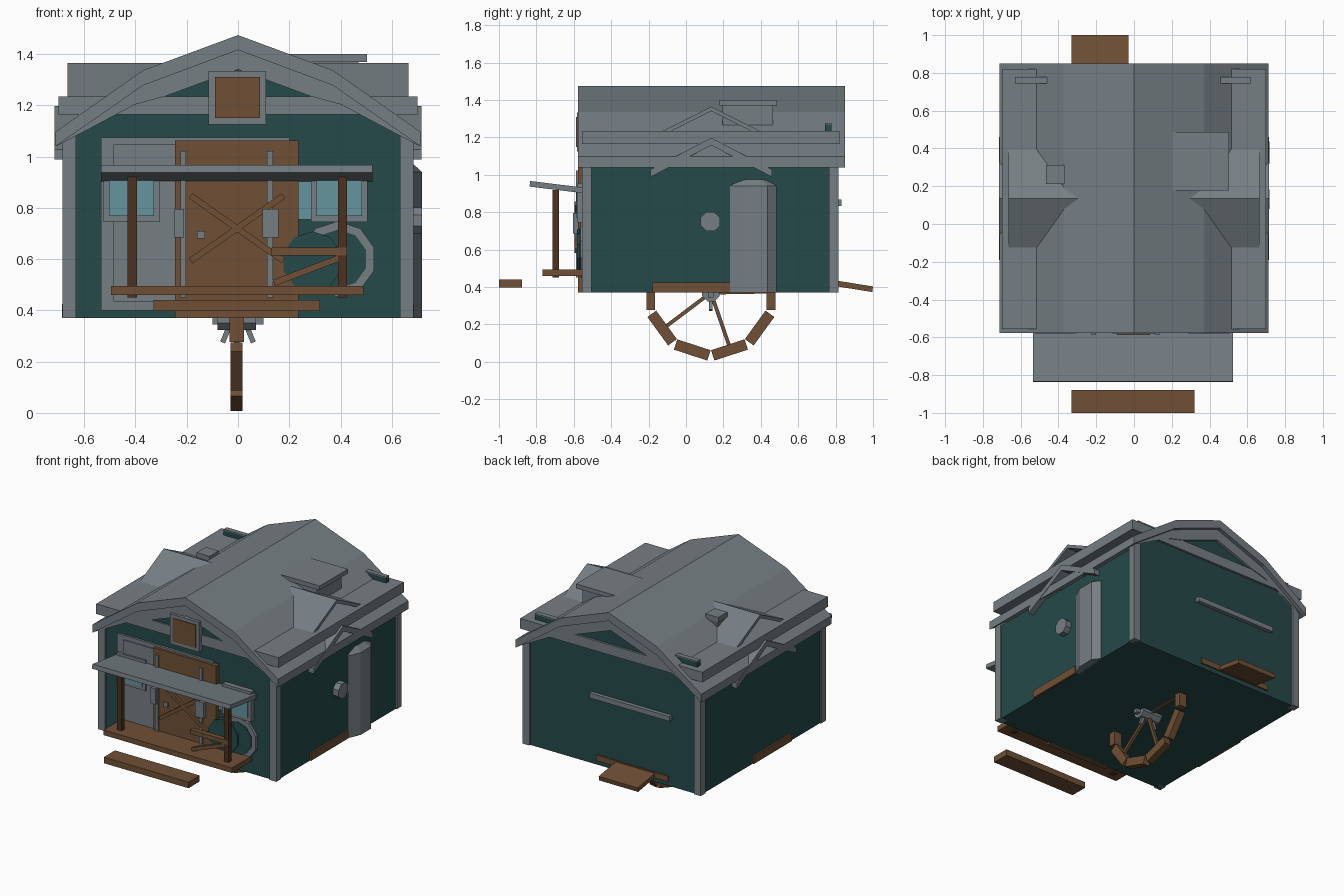
import bpy, bmesh, math
from mathutils import Vector, Matrix

cube = bpy.data.objects.get("Cube")
if cube:
    bpy.data.objects.remove(cube, do_unlink=True)


def material(name, rgb):
    m = bpy.data.materials.new(name)
    m.use_nodes = True
    col = (*rgb, 1)
    m.diffuse_color = col
    m.node_tree.nodes["Principled BSDF"].inputs["Base Color"].default_value = col
    return m


GREY = material("slate_grey", (0.18, 0.21, 0.23))
TEAL = material("dark_teal", (0.018, 0.068, 0.066))
WOOD = material("wood_brown", (0.16, 0.08, 0.036))
DARK = material("dark_wood", (0.075, 0.031, 0.013))
GLASS = material("window_blue", (0.13, 0.30, 0.34))


def finish(name, bm, mat):
    bmesh.ops.recalc_face_normals(bm, faces=bm.faces)
    me = bpy.data.meshes.new(name)
    bm.to_mesh(me)
    bm.free()
    me.materials.append(mat)
    ob = bpy.data.objects.new(name, me)
    bpy.context.collection.objects.link(ob)
    return ob


def box(name, mat, x, y, z):
    """Box from three (low, high) ranges."""
    bm = bmesh.new()
    size = [r[1] - r[0] for r in (x, y, z)]
    mid = [(r[0] + r[1]) / 2 for r in (x, y, z)]
    bmesh.ops.create_cube(bm, size=1, matrix=Matrix.Translation(mid) @ Matrix.Diagonal((*size, 1)))
    return finish(name, bm, mat)


def beam(name, mat, p, q, width, height):
    """Box running from p to q."""
    p, q = Vector(p), Vector(q)
    bm = bmesh.new()
    rot = (q - p).to_track_quat('X', 'Z').to_matrix().to_4x4()
    scale = Matrix.Diagonal(((q - p).length, width, height, 1))
    bmesh.ops.create_cube(bm, size=1, matrix=Matrix.Translation((p + q) / 2) @ rot @ scale)
    return finish(name, bm, mat)


def prism(name, mat, axis, points, lo, hi):
    """Extrude a profile: axis x takes (y, z) points, axis y takes (x, z)."""
    bm = bmesh.new()
    def at(d, p):
        return (d, p[0], p[1]) if axis == 'x' else (p[0], d, p[1])
    a = [bm.verts.new(at(lo, p)) for p in points]
    b = [bm.verts.new(at(hi, p)) for p in points]
    n = len(points)
    bm.faces.new(a)
    bm.faces.new(b)
    for i in range(n):
        bm.faces.new((a[i], a[(i + 1) % n], b[(i + 1) % n], b[i]))
    return finish(name, bm, mat)


def ring_points(cx, cz, r, n):
    return [(cx + r * math.cos(math.tau * (i + .5) / n), cz + r * math.sin(math.tau * (i + .5) / n))
            for i in range(n)]


def mirrored(half):
    """Right half of a profile, ridge first, completed to the left."""
    return [(-x, z) for x, z in reversed(half[1:])] + half


def band(outer, inner):
    return mirrored(outer) + mirrored(inner)[::-1]


# House body, gable included
prism("house_body", TEAL, 'y',
      mirrored([(0, 1.40), (0.36, 1.26), (0.64, 1.08), (0.675, 1.05), (0.675, 0.37)]), -0.545, 0.805)
for side in (-1, 1):
    for end, y in (("front", -0.53), ("back", 0.79)):
        box(end + "_corner_post", GREY, (side * 0.658 - .026, side * 0.658 + .026),
            (y - .026, y + .026), (0.37, 1.10))
    box("side_base_board", WOOD, (side * 0.68 - .006, side * 0.68 + .006), (-0.18, 0.235), (0.372, 0.425))

# Gambrel roof, gable trim and flat eave slab
outer = [(0, 1.474), (0.37, 1.337), (0.712, 1.097)]
middle = [(0, 1.416), (0.37, 1.278), (0.712, 1.04)]
inner = [(0, 1.34), (0.285, 1.235), (0.54, 1.165), (0.633, 1.095), (0.70, 1.045)]
prism("main_roof", GREY, 'y', band(outer, middle), -0.577, 0.85)
prism("front_gable_trim", GREY, 'y', band(middle, inner), -0.562, -0.54)
prism("back_gable_trim", GREY, 'y', band(middle, inner), 0.80, 0.825)
box("eave_slab", GREY, (-0.70, 0.70), (-0.555, 0.82), (1.165, 1.235))


# Dormers and side brackets
def chevron(name, x, peak, half, drop, t):
    c = 0.135
    prism(name, GREY, 'x', [(c - half, peak - drop), (c, peak), (c + half, peak - drop),
                            (c + half, peak - drop - t), (c, peak - t), (c - half, peak - drop - t)],
          min(x), max(x))


for s in (-1, 1):
    chevron("dormer_roof", (s * 0.2, s * 0.665), 1.365, 0.28, 0.14, 0.025)
    chevron("side_bracket", (s * 0.62, s * 0.715), 1.198, 0.325, 0.17, 0.04)
    x = (0.45, 0.617) if s > 0 else (-0.63, -0.46)
    box("roof_vent", TEAL, x, (0.743, 0.777), (1.20, 1.268))
    box("roof_vent_cap", GREY, x, (0.743, 0.777), (1.268, 1.276))

# Roof box and chimney
box("roof_box", GREY, (0.2, 0.47), (0.195, 0.465), (1.24, 1.37))
box("roof_box_cap", GREY, (0.17, 0.503), (0.178, 0.487), (1.37, 1.40))
box("chimney_cap", GREY, (-0.467, -0.368), (0.213, 0.313), (1.325, 1.36))
bm = bmesh.new()
bmesh.ops.create_cone(bm, cap_ends=True, segments=4, radius1=0.035, radius2=0.065, depth=0.09,
                      matrix=Matrix.Translation((-0.418, 0.263, 1.285)) @ Matrix.Rotation(math.pi / 4, 4, 'Z'))
finish("chimney", bm, GREY)

# Faceted side column and round side knob
bm = bmesh.new()
plan = [(0.66, 0.235, 0.94), (0.68, 0.235, 0.94), (0.717, 0.32, 0.94),
        (0.717, 0.435, 0.94), (0.68, 0.485, 0.94), (0.66, 0.485, 0.94)]
low = [bm.verts.new((x, y, 0.37)) for x, y, z in plan]
top = [bm.verts.new(p) for p in plan]
crown = [bm.verts.new((0.66 + (x - 0.66) * .35, 0.36 + (y - 0.36) * .55, 0.975)) for x, y, z in plan]
for a, b in ((low, top), (top, crown)):
    for i in range(6):
        j = (i + 1) % 6
        bm.faces.new((a[i], a[j], b[j], b[i]))
bm.faces.new(low)
bm.faces.new(crown)
finish("side_column", bm, GREY)
prism("side_knob", GREY, 'x', ring_points(0.13, 0.75, 0.056, 8), 0.67, 0.718)

# Gable hatch
box("hatch_frame", GREY, (-0.115, 0.11), (-0.582, -0.54), (1.125, 1.333))
box("hatch_panel", WOOD, (-0.09, 0.085), (-0.588, -0.58), (1.15, 1.31))

# Front panels and door
box("wall_panel", GREY, (-0.535, 0.2), (-0.56, -0.54), (0.40, 1.075))
box("inner_wall_panel", GREY, (-0.485, -0.2), (-0.568, -0.54), (0.435, 1.047))
box("door", WOOD, (-0.245, 0.237), (-0.578, -0.54), (0.37, 1.062))
for x in (-0.213, 0.125):
    box("door_strip", GREY, (x - .011, x + .011), (-0.588, -0.57), (0.45, 1.022))
box("left_latch", GREY, (-0.247, -0.21), (-0.605, -0.57), (0.685, 0.795))
box("right_latch", GREY, (0.095, 0.158), (-0.605, -0.57), (0.685, 0.795))
box("door_plate", GREY, (-0.16, -0.128), (-0.588, -0.57), (0.68, 0.71))
for s in (-1, 1):
    beam("door_brace", WOOD, (-0.185, -0.586, 0.72 - s * .127), (0.177, -0.586, 0.72 + s * .127), 0.02, 0.024)

# Front windows
box("back_pane", GLASS, (0.2, 0.4), (-0.555, -0.54), (0.755, 0.93))
for c in (-0.415, 0.395):
    box("window_frame", GREY, (c - .11, c + .11), (-0.58, -0.54), (0.745, 0.955))
    box("window_glass", GLASS, (c - .088, c + .088), (-0.586, -0.578), (0.768, 0.932))

# Round window and shutter disc
prism("round_frame", GREY, 'y', ring_points(0.39, 0.60, 0.148, 10), -0.565, -0.54)
prism("round_panel", TEAL, 'y', ring_points(0.39, 0.60, 0.115, 10), -0.570, -0.56)
prism("shutter_disc", TEAL, 'y', ring_points(0.29, 0.59, 0.118, 10), -0.582, -0.54)

# Porch
beam("awning", GREY, (-0.005, -0.835, 0.952), (-0.005, -0.55, 0.917), 1.06, 0.03)
box("porch_deck", WOOD, (-0.495, 0.49), (-0.767, -0.545), (0.46, 0.495))
box("porch_step", WOOD, (-0.33, 0.32), (-1.0, -0.878), (0.398, 0.44))
for x in (-0.413, 0.408):
    box("porch_post", DARK, (x - .018, x + .018), (-0.713, -0.68), (0.45, 0.92))
beam("porch_rail", WOOD, (0.13, -0.696, 0.63), (0.425, -0.696, 0.63), 0.035, 0.03)
beam("porch_brace", WOOD, (0.14, -0.696, 0.507), (0.415, -0.696, 0.612), 0.025, 0.025)

# Back wall bar, ledge and ramp
box("back_bar", GREY, (-0.455, 0.16), (0.80, 0.832), (0.833, 0.867))
box("back_ledge", WOOD, (-0.43, 0.12), (0.80, 0.814), (0.40, 0.44))
beam("back_ramp", WOOD, (-0.18, 0.80, 0.42), (-0.18, 0.998, 0.388), 0.30, 0.03)

# Wheel under the floor
hub = Vector((-0.005, 0.133, 0.37))
for i in range(10):
    a = math.tau * i / 10
    out = Vector((0, math.cos(a), math.sin(a)))
    along = Vector((0, -out.z, out.y)) * 0.094
    c = hub + out * 0.322
    beam("wheel_segment", WOOD, c - along, c + along, 0.047, 0.058)
for i in range(5):
    a = math.radians(217 + 72 * i)
    out = Vector((0, math.cos(a), math.sin(a)))
    beam("wheel_spoke", WOOD, hub, hub + out * 0.31, 0.02, 0.02)
prism("wheel_hub", GREY, 'x', ring_points(hub.y, hub.z, 0.05, 8), -0.08, 0.07)
for s in (-1, 1):
    beam("hub_spike", GREY, (s * 0.025, 0.133, 0.36), (s * 0.06, 0.133, 0.275), 0.02, 0.02)
    beam("hub_axle", GREY, (0, 0.133, 0.36), (s * 0.1, 0.133, 0.36), 0.03, 0.03)
